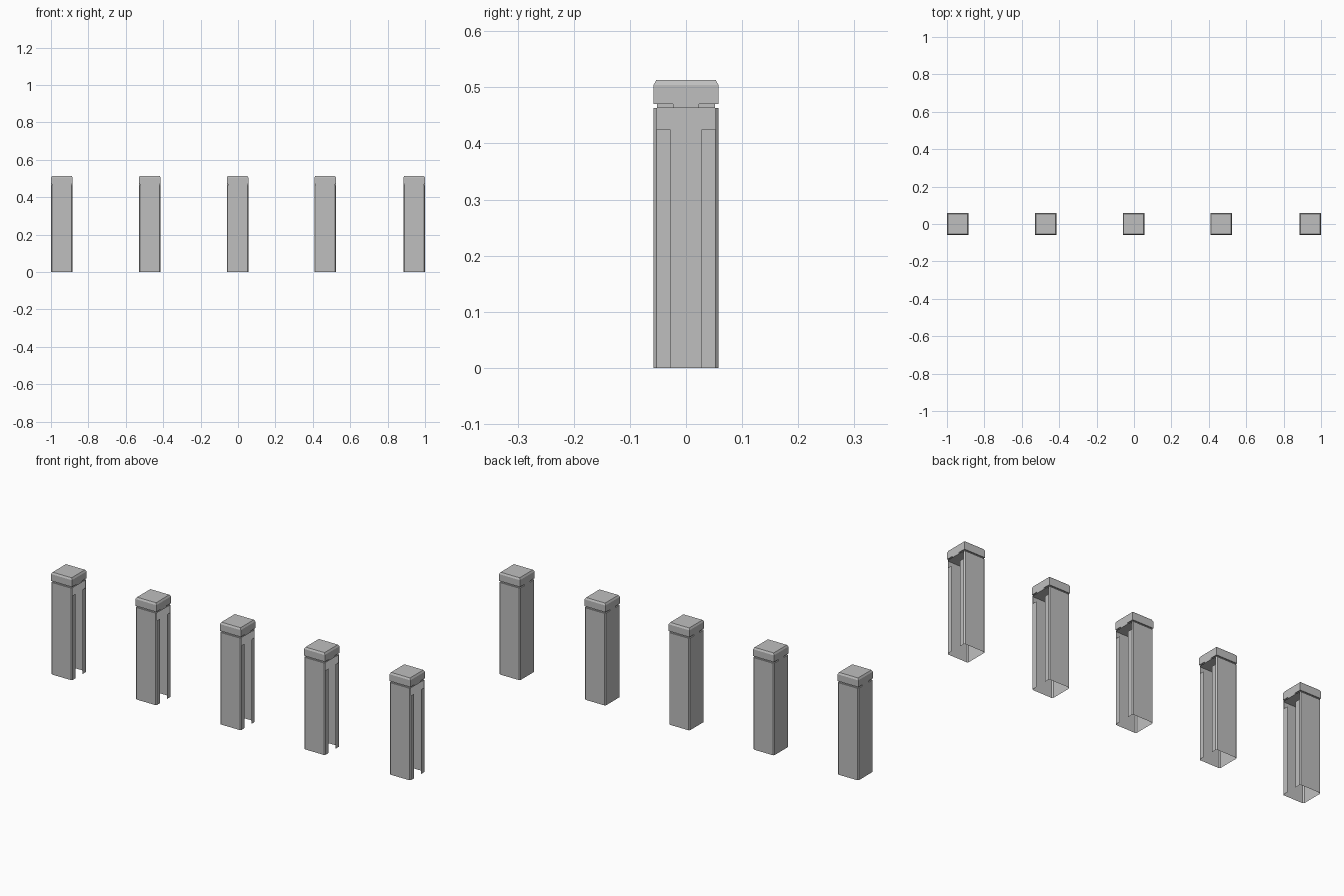
import bpy
import bmesh

if "Cube" in bpy.data.objects:
    bpy.data.objects.remove(bpy.data.objects["Cube"])

HALF = 0.058      # half width of a post
FLAT = 0.053      # half width of the flat between corner chamfers
SLOT = 0.028      # half width of the slot
STRIP_TOP = 0.425
BODY_TOP = 0.463
CAP_BASE = 0.47
CAP_EDGE = 0.504
CAP_TOP = 0.513

grey = bpy.data.materials.new("light_grey")
grey.use_nodes = True
colour = (0.52, 0.52, 0.52, 1)
grey.diffuse_color = colour
grey.node_tree.nodes["Principled BSDF"].inputs["Base Color"].default_value = colour


def finish(name, bm, x):
    mesh = bpy.data.meshes.new(name)
    bm.to_mesh(mesh)
    bm.free()
    mesh.materials.append(grey)
    obj = bpy.data.objects.new(name, mesh)
    obj.location.x = x
    bpy.context.collection.objects.link(obj)


def ring(bm, points, z):
    return [bm.verts.new((px, py, z)) for px, py in points]


def square(h):
    return [(h, -h), (h, h), (-h, h), (-h, -h)]


def skin(bm, low, high, closed=True):
    count = len(low) if closed else len(low) - 1
    for i in range(count):
        j = (i + 1) % len(low)
        bm.faces.new((low[i], low[j], high[j], high[i]))


def make_body(x):
    # Open-bottomed shell with chamfered corners, left open on the +x side
    bm = bmesh.new()
    outline = [(HALF, FLAT), (FLAT, HALF), (-FLAT, HALF), (-HALF, FLAT),
               (-HALF, -FLAT), (-FLAT, -HALF), (FLAT, -HALF), (HALF, -FLAT)]
    low, high = ring(bm, outline, 0), ring(bm, outline, BODY_TOP)
    skin(bm, low, high, closed=False)
    bm.faces.new(high)
    # Lips on both sides of the slot
    for side in (-1, 1):
        edge = [(HALF, side * FLAT), (HALF, side * SLOT)][::-side]
        skin(bm, ring(bm, edge, 0), ring(bm, edge, STRIP_TOP), closed=False)
    finish("post_body", bm, x)


def make_neck(x):
    # Recessed neck, with a flush tab on the two x sides
    bm = bmesh.new()
    tab = 0.023
    outline = square(FLAT - 0.001)
    low, high = ring(bm, outline, BODY_TOP), ring(bm, outline, CAP_BASE)
    skin(bm, low, high)
    outline = [(HALF, -tab), (HALF, tab), (-HALF, tab), (-HALF, -tab)]
    low, high = ring(bm, outline, BODY_TOP), ring(bm, outline, CAP_BASE)
    skin(bm, low, high)
    finish("post_neck", bm, x)


def make_cap(x):
    # Square cap with a bevelled top
    bm = bmesh.new()
    base = ring(bm, square(HALF), CAP_BASE)
    edge = ring(bm, square(HALF), CAP_EDGE)
    top = ring(bm, square(FLAT), CAP_TOP)
    skin(bm, base, edge)
    skin(bm, edge, top)
    bm.faces.new(top)
    bm.faces.new(base[::-1])
    finish("post_cap", bm, x)


# Row of five posts
for x in (-0.942, -0.472, -0.002, 0.466, 0.942):
    make_body(x)
    make_neck(x)
    make_cap(x)
